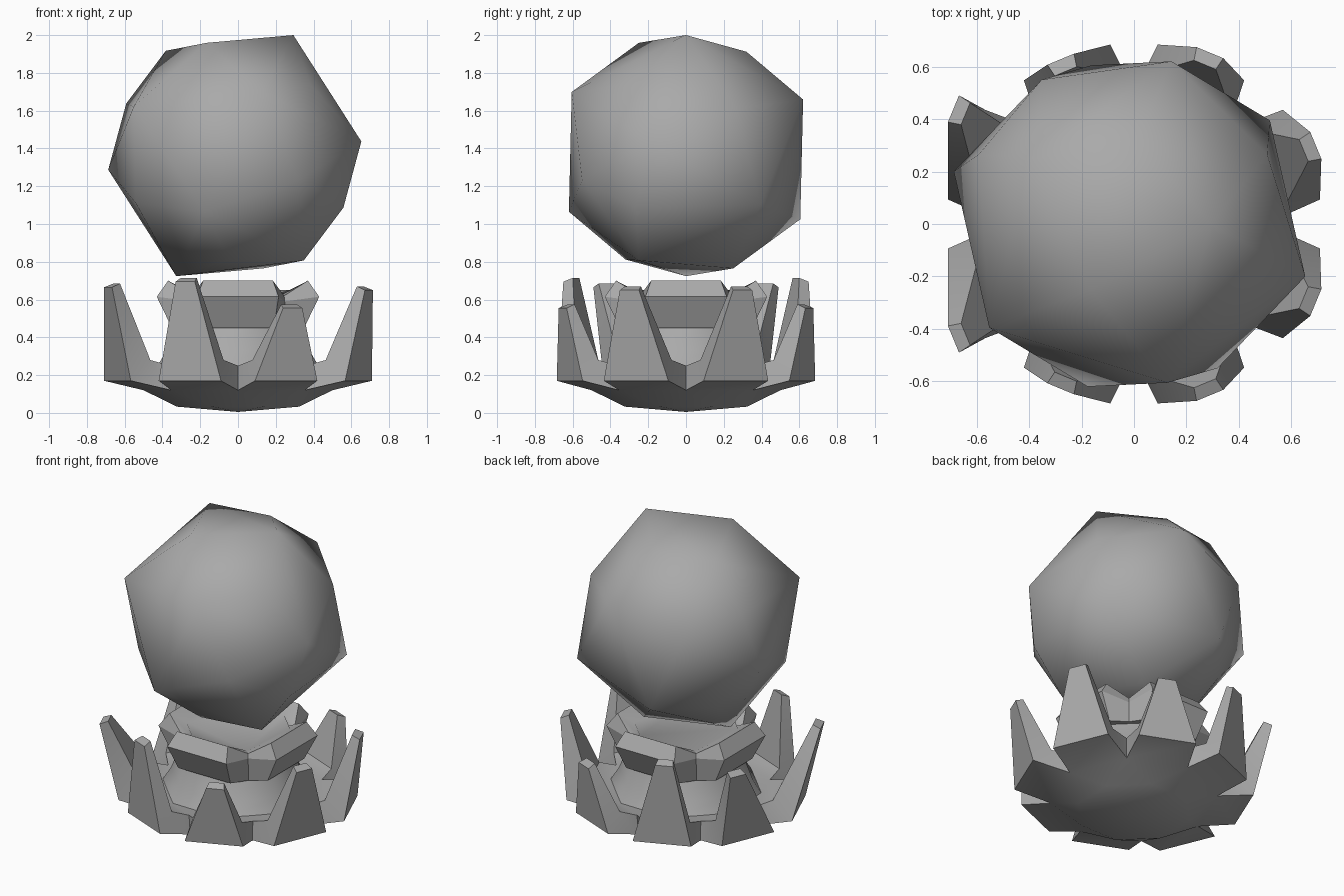
import bpy, bmesh
from math import radians, cos, sin
from mathutils import Vector, Matrix

if "Cube" in bpy.data.objects:
    bpy.data.objects.remove(bpy.data.objects["Cube"], do_unlink=True)

stone = bpy.data.materials.new("grey_stone")
stone.use_nodes = True
stone.diffuse_color = (0.4, 0.4, 0.4, 1)
stone.node_tree.nodes["Principled BSDF"].inputs["Base Color"].default_value = (0.4, 0.4, 0.4, 1)


def polar(radius, degrees, z):
    a = radians(degrees)
    return Vector((radius * cos(a), radius * sin(a), z))


def finish(bm, name, sharp_angle=None):
    bmesh.ops.recalc_face_normals(bm, faces=bm.faces[:])
    mesh = bpy.data.meshes.new(name)
    bm.to_mesh(mesh)
    bm.free()
    mesh.materials.append(stone)
    obj = bpy.data.objects.new(name, mesh)
    bpy.context.collection.objects.link(obj)
    bpy.ops.object.select_all(action='DESELECT')
    obj.select_set(True)
    bpy.context.view_layer.objects.active = obj
    if sharp_angle:
        bpy.ops.object.shade_smooth_by_angle(angle=radians(sharp_angle))
    else:
        bpy.ops.object.shade_smooth()


def loft(name, rings, sharp_angle):
    bm = bmesh.new()
    loops = [[bm.verts.new(p) for p in ring] for ring in rings]
    count = len(loops[0])
    for a, b in zip(loops, loops[1:]):
        for k in range(count):
            n = (k + 1) % count
            bm.faces.new((a[k], a[n], b[n], b[k]))
    bm.faces.new(loops[0])
    bm.faces.new(loops[-1])
    finish(bm, name, sharp_angle)


# Orb: a faceted ball, each corner repeated on the opposite side
corners = [(.31, 0, .638), (-.15, -.25, .597), (-.365, .25, .555), (.03, .32, .55),
           (.16, .62, .297), (.145, -.605, .337), (.67, -.2, .075), (.535, .395, -.26),
           (-.575, .265, .275), (-.335, .55, .13), (.525, .265, .25), (.4, -.285, .376)]
bm = bmesh.new()
for corner in corners:
    for side in (1, -1):
        bm.verts.new(Vector((-.017, 0, 1.362)) + side * Vector(corner))
bmesh.ops.convex_hull(bm, input=bm.verts[:])
loose = [v for v in bm.verts if not v.link_faces]
bmesh.ops.delete(bm, geom=loose, context='VERTS')
finish(bm, "orb")

# Crown: shallow bowl whose rim grows into eight spikes
tips = [(.67, .29, .67), (.28, .63, .575), (-.27, .605, .715), (-.665, .43, .685)]
bm = bmesh.new()
new = bm.verts.new
centre = new((0, 0, .005))
floor = new((0, 0, .24))
ring = [new(polar(.35, 22.5 + 45 * k, .033)) for k in range(8)]
low = [new(polar(.5, 45 * k, .12)) for k in range(8)]
high = [new(polar(.51, 45 * k, .25)) for k in range(8)]
for k in range(8):
    n = (k + 1) % 8
    angle = 22.5 + 45 * k
    x, y, z = tips[k] if k < 4 else tips[7 - k]
    tip = Vector((x, y if k < 4 else -y, z))
    out = polar(1, angle, 0)
    along = polar(1, angle + 90, 0)
    reach = .715 if abs(out.x) > abs(out.y) else .69
    base = [new(polar(reach, angle + d, .17)) for d in (-15, 15)]
    root = [new(polar(.585, angle + d, .28)) for d in (-15, 15)]
    outer = [new(tip + out * .025 + along * s - Vector((0, 0, .02))) for s in (-.055, .055)]
    inner = [new(tip - out * .025 + along * s) for s in (-.045, .045)]
    bm.faces.new((centre, ring[k], ring[n]))
    bm.faces.new((ring[k - 1], ring[k], low[k]))
    bm.faces.new((ring[k], low[k], low[n]))
    bm.faces.new((low[k], base[0], base[1], low[n]))
    bm.faces.new((base[0], base[1], outer[1], outer[0]))
    bm.faces.new((outer[0], outer[1], inner[1], inner[0]))
    bm.faces.new((inner[0], inner[1], root[1], root[0]))
    bm.faces.new((root[0], root[1], high[n], high[k]))
    bm.faces.new((floor, high[k], high[n]))
    for i, v in ((0, k), (1, n)):
        bm.faces.new((low[v], base[i], root[i], high[v]))
        bm.faces.new((base[i], outer[i], inner[i], root[i]))
finish(bm, "spiked_crown", 28)

# Pedestal neck
loft("pedestal_neck", [[polar(r, 22.5 + 45 * k, z) for k in range(8)]
                       for r, z in [(.47, .235), (.41, .33), (.36, .46)]], 50)


# Collar: four flared blocks with a notch at each diagonal
def notched_ring(reach, half_width, z, notch, notch_z):
    quarter = [Vector((reach, -half_width, z)), Vector((reach, half_width, z)),
               polar(notch, 45, notch_z)]
    return [Matrix.Rotation(radians(90 * q), 3, 'Z') @ p for q in range(4) for p in quarter]


loft("collar", [notched_ring(.35, .19, .45, .36, .45), notched_ring(.43, .215, .615, .35, .59),
                notched_ring(.37, .185, .7, .345, .62), notched_ring(.28, .14, .65, .3, .62)], 30)
